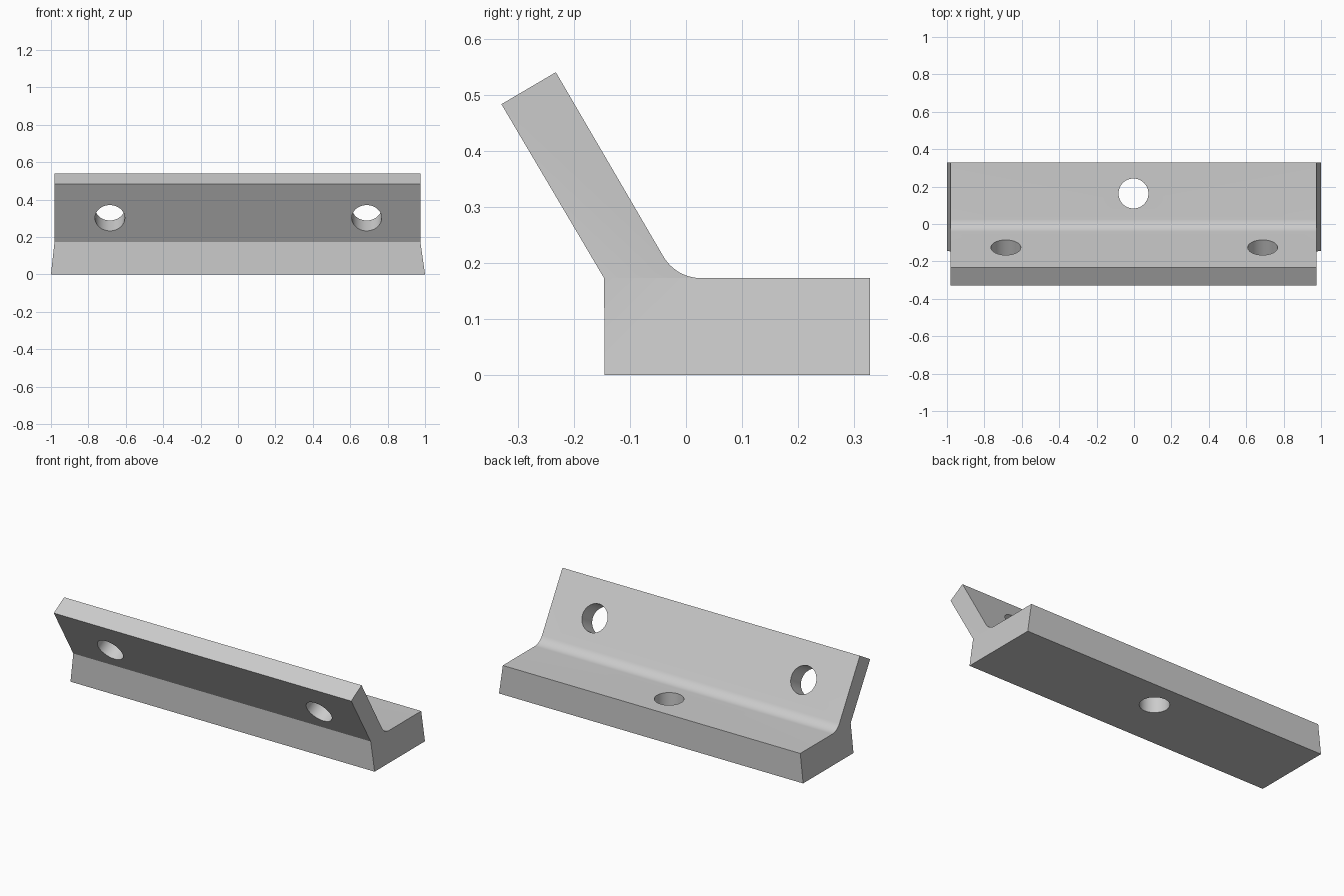
import bpy, bmesh
from math import sin, cos, radians, tan
from mathutils import Vector

cube = bpy.data.objects.get("Cube")
if cube:
    bpy.data.objects.remove(cube, do_unlink=True)

# Material
grey = bpy.data.materials.new("plain grey")
grey.use_nodes = True
colour = (0.6, 0.6, 0.6, 1)
grey.diffuse_color = colour
grey.node_tree.nodes["Principled BSDF"].inputs["Base Color"].default_value = colour

LEFT, RIGHT = 0.975, -0.981
BASE_TOP = 0.173
FILLET_R = 0.078
HOLE_R = 0.08

# Cross-section (y, z): base, rounded inner corner, leaning flange
corner_y = -0.018 + FILLET_R * tan(radians(30))
fillet = []
for i in range(13):
    a = radians(60 * i / 12)
    fillet.append((corner_y - FILLET_R * sin(a), BASE_TOP + FILLET_R * (1 - cos(a))))
heel = (-0.146, BASE_TOP)
foot = [heel, (-0.145, 0), (0.328, 0), (0.328, BASE_TOP)]
flange_top = [(-0.232, 0.54), (-0.329, 0.483)]
profile = foot + fillet + flange_top

# Bracket body: the ends of the base flare outwards towards the ground
bm = bmesh.new()
rings = []
for end, ground in ((LEFT, 1), (RIGHT, -1)):
    rings.append([bm.verts.new((ground if z == 0 else end, y, z)) for y, z in profile])
n = len(profile)
for i in range(n):
    j = (i + 1) % n
    bm.faces.new((rings[0][i], rings[0][j], rings[1][j], rings[1][i]))
for ring in rings:
    bm.faces.new(ring[:5])                   # base end
    bm.faces.new([ring[0]] + ring[4:])       # flange end
bmesh.ops.recalc_face_normals(bm, faces=bm.faces)
mesh = bpy.data.meshes.new("angled_bracket")
bm.to_mesh(mesh)
bm.free()
bracket = bpy.data.objects.new("angled_bracket", mesh)
bpy.context.collection.objects.link(bracket)
mesh.materials.append(grey)


# Screw holes
def drill(name, centre, axis, depth):
    bpy.ops.mesh.primitive_cylinder_add(vertices=48, radius=HOLE_R, depth=depth, location=centre)
    cutter = bpy.context.object
    cutter.name = name
    cutter.rotation_mode = 'QUATERNION'
    cutter.rotation_quaternion = Vector(axis).to_track_quat('Z', 'Y')
    cutter.data.materials.append(grey)
    cut = bracket.modifiers.new(name, 'BOOLEAN')
    cut.operation = 'DIFFERENCE'
    cut.solver = 'EXACT'
    cut.object = cutter
    return cutter


lean = (0, cos(radians(30)), sin(radians(30)))
cutters = [
    drill("left_hole", (0.688, -0.173, 0.33), lean, 0.2),
    drill("right_hole", (-0.685, -0.173, 0.33), lean, 0.2),
    drill("base_hole", (-0.003, 0.163, 0.09), (0, 0, 1), 0.5),
]

# Apply the cuts and remove the cutters
bpy.ops.object.select_all(action='DESELECT')
bracket.select_set(True)
bpy.context.view_layer.objects.active = bracket
for cutter in cutters:
    bpy.ops.object.modifier_apply(modifier=cutter.name)
    bpy.data.objects.remove(cutter, do_unlink=True)
bpy.ops.object.shade_smooth_by_angle(angle=radians(30))
